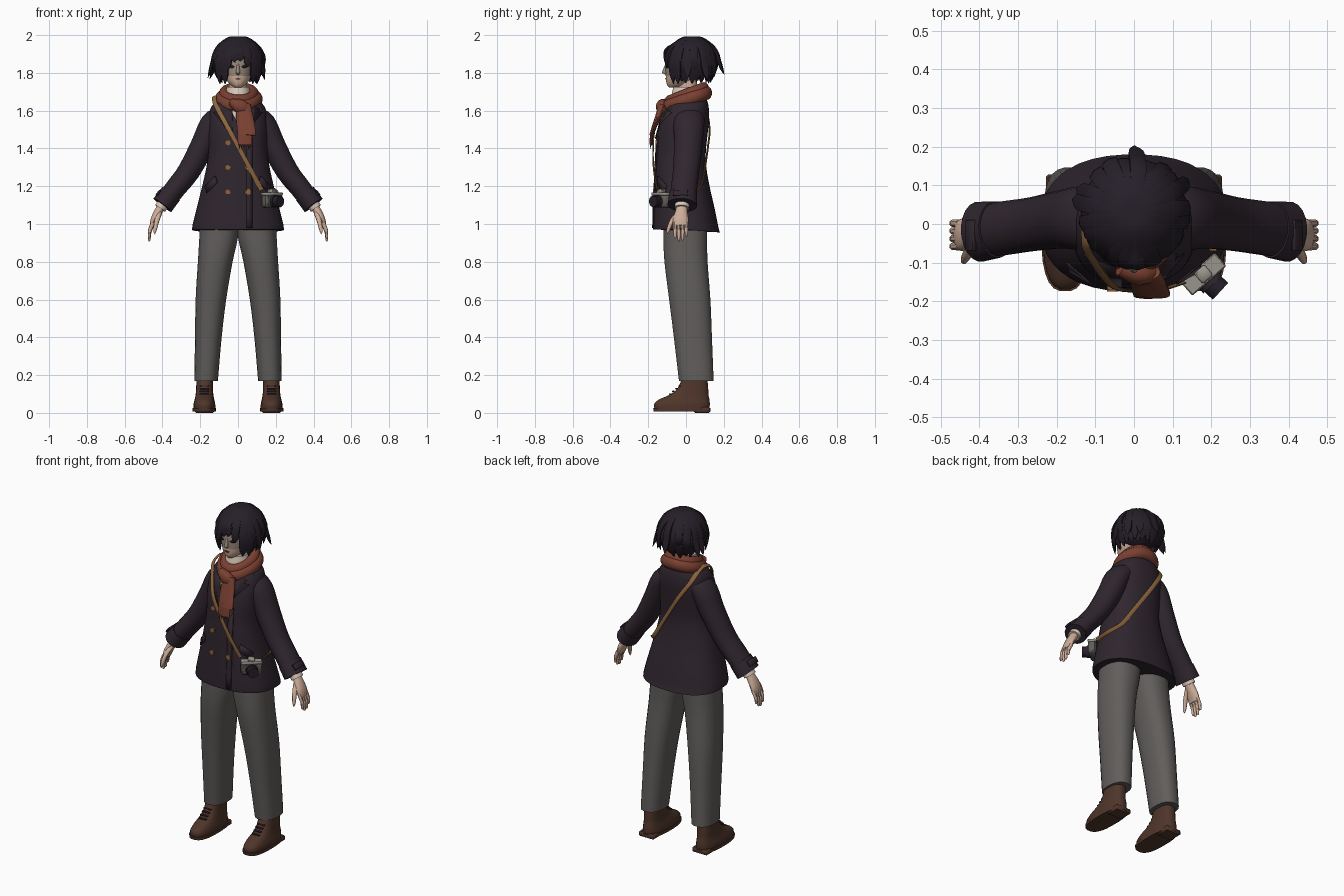
import bpy, bmesh, math, random
from mathutils import Vector, Matrix

random.seed(4)
if "Cube" in bpy.data.objects:
    bpy.data.objects.remove(bpy.data.objects["Cube"])

def material(name, *rgb):
    mat = bpy.data.materials.new(name)
    mat.use_nodes = True
    mat.diffuse_color = [(c / 255) ** 2.2 for c in rgb] + [1]
    mat.node_tree.nodes["Principled BSDF"].inputs["Base Color"].default_value = mat.diffuse_color
    return mat

COAT, HAIR = material("dark plum wool", 51, 42, 50), material("black hair", 42, 36, 44)
GREY, BOOTS = material("mid grey", 97, 94, 92), material("brown leather", 80, 56, 46)
SCARF, STRAP = material("rust scarf", 121, 66, 53), material("tan leather", 138, 100, 64)
SKIN, SHADE = material("skin", 205, 172, 152), material("dusky skin", 152, 136, 122)
SILVER, CREAM = material("silver metal", 150, 148, 138), material("cream knit", 218, 200, 184)
BOXY = 0.85  # squareness of the coat's cross-section

def finish(name, bm, mat):
    bmesh.ops.recalc_face_normals(bm, faces=bm.faces[:])
    mesh = bpy.data.meshes.new(name)
    bm.to_mesh(mesh)
    bm.free()
    mesh.materials.append(mat)
    obj = bpy.data.objects.new(name, mesh)
    bpy.context.collection.objects.link(obj)
    bpy.ops.object.select_all(action="DESELECT")
    obj.select_set(True)
    bpy.context.view_layer.objects.active = obj
    bpy.ops.object.shade_smooth_by_angle(angle=math.radians(45))
    return obj

def smooth_path(secs, steps, closed):
    """Catmull-Rom interpolation of whole sections."""
    count, out = len(secs), []
    for i in range(count if closed else count - 1):
        around = [(i + k) % count if closed else min(max(i + k, 0), count - 1) for k in (-1, 0, 1, 2)]
        for t in (s / steps for s in range(steps)):
            out.append([q + t / 2 * (r - p + t * (2*p - 5*q + 4*r - w + t * (3*q - p - 3*r + w)))
                        for p, q, r, w in zip(*(secs[k] for k in around))])
    return out if closed else out + [list(secs[-1])]

def loft(name, secs, mat, n=20, ref=None, closed=False, steps=3, power=1.0):
    """Skin sections (x, y, z, radius, radius); level rings, or rings across the path if ref is set."""
    secs = smooth_path(secs, steps, closed)
    pts = [Vector(s[:3]) for s in secs]
    bm, rings, last = bmesh.new(), [], len(pts) - 1
    for i, (p, s) in enumerate(zip(pts, secs)):
        u, v = Vector((1, 0, 0)), Vector((0, 1, 0))
        if ref:
            after = pts[(i + 1) % len(pts)] if closed else pts[min(i + 1, last)]
            t = (after - (pts[i - 1] if closed or i else p)).normalized()
            u = t.cross(ref(p) if callable(ref) else Vector(ref)).normalized()
            v = u.cross(t)
        rings.append([])
        for a in (math.tau * (k + 0.5) / n for k in range(n)):
            c, d = (math.copysign(abs(f) ** power, f) for f in (math.cos(a), math.sin(a)))
            rings[-1].append(bm.verts.new(p + u * c * max(s[3], 0.001) + v * d * max(s[4], 0.001)))
    for i in range(last + closed):
        a, b = rings[i], rings[(i + 1) % len(rings)]
        for k in range(n):
            bm.faces.new((a[k - 1], a[k], b[k], b[k - 1]))
    if not closed:
        bm.faces.new(rings[0])
        bm.faces.new(rings[-1])
    return finish(name, bm, mat)

def span(rows, s=1):
    """Rows of (z, x low, x high, y front, y back) as sections."""
    return [(s * (a + b) / 2, (f + k) / 2, z, (b - a) / 2, (k - f) / 2) for z, a, b, f, k in rows]

def surface(rows, x, z, side=-1, power=BOXY):
    """Y of the lofted body at x, z; side -1 is the front."""
    secs = span(rows)
    p, q = next((p, q) for p, q in zip(secs, secs[1:]) if z <= q[2])
    t = (z - p[2]) / (q[2] - p[2])
    _, y, _, rx, ry = (m + t * (n - m) for m, n in zip(p, q))
    return y + side * ry * max(0, 1 - abs(x / rx) ** (2 / power)) ** (power / 2)

def plate(name, rows, outline, mat, lift=0.006, power=BOXY):
    """Thin piece of outline (x, z) lying on the front of a body."""
    bm = bmesh.new()
    bm.faces.new([bm.verts.new((x, surface(rows, x, z, power=power) - lift, z)) for x, z in outline])
    solid = finish(name, bm, mat).modifiers.new("Thickness", "SOLIDIFY")
    solid.thickness, solid.offset = 0.005, 0

def box(name, place, size, mat, turn=0.0, tilt=0.0):
    bm = bmesh.new()
    bmesh.ops.create_cube(bm, size=1, matrix=Matrix.Translation(place) @ Matrix.Rotation(turn, 4, "Z")
                          @ Matrix.Rotation(tilt, 4, "Y") @ Matrix.Diagonal((*size, 1)))
    bmesh.ops.bevel(bm, geom=bm.edges[:], offset=min(size) * 0.2, segments=1, affect="EDGES")
    finish(name, bm, mat)

def rod(name, start, end, radius, mat):
    loft(name, [(*start, radius, radius), (*end, radius, radius)], mat, 16, (0, 0, 1), steps=1)

# Coat body with a hem that dips at the back
coat_rows = [(z, -w, w, f, b) for z, w, f, b in (
    (.97, .243, -.175, .18), (1, .24, -.175, .17), (1.1, .215, -.172, .148), (1.2, .19, -.168, .125),
    (1.3, .168, -.165, .108), (1.38, .157, -.16, .105), (1.48, .158, -.155, .115),
    (1.56, .156, -.135, .123), (1.62, .142, -.105, .12), (1.66, .105, -.075, .11), (1.69, .07, -.05, .09))]
coat = loft("coat_body", span(coat_rows), COAT, 40, power=BOXY)
for v in coat.data.vertices:
    if v.co.z < 1.05 and v.co.y > 0:
        v.co.z -= v.co.y * (1.05 - v.co.z)
plate("coat_front_flap", coat_rows, [(x, .98 + k * .06) for x, ks in ((.045, range(9)), (.075, range(8, -1, -1)))
                                     for k in ks], COAT, 0.003)
plate("knit_front", coat_rows, [(-.035, 1.6), (-.008, 1.545), (.01, 1.6)], CREAM, 0.006)

for s, side in ((-1, "right"), (1, "left")):
    # Lapels, pockets and buttons
    plate(side + "_lapel", coat_rows, [(s * x, z) for x, z in (
        (.03, 1.45), (.08, 1.53), (.13, 1.59), (.105, 1.6), (.13, 1.63), (.06, 1.67), (.03, 1.6))], COAT, 0.008)
    plate(side + "_pocket_flap", coat_rows, [(s * x, z) for x, z in (
        (.11, 1.22), (.12, 1.255), (.175, 1.2), (.165, 1.165))], COAT, 0.008)
    for z in (1.17, 1.3, 1.43):
        y = surface(coat_rows, .055, z)
        rod(side + "_button", (s * .055, y - .009, z), (s * .055, y + .01, z), .015, STRAP)

    # Sleeves, cuffs and cuff tabs
    loft(side + "_sleeve", [(s * x, y, z, a, b) for x, y, z, a, b in (
        (.085, .015, 1.58, .05, .08), (.135, .015, 1.53, .066, .083), (.185, .012, 1.42, .065, .076),
        (.26, 0, 1.28, .06, .07), (.33, -.01, 1.19, .056, .07), (.4, -.02, 1.1, .054, .07))],
        COAT, ref=(0, 1, 0))
    loft(side + "_cuff", [(s * .355, -.014, 1.16, .059, .074), (s * .4, -.02, 1.1, .06, .078)],
         COAT, ref=(0, 1, 0))
    box(side + "_cuff_tab", (s * .422, -.03, 1.165), (.012, .08, .035), COAT, tilt=-s * .64)

    # Hands
    loft(side + "_wrist_knit", [(s * .39, -.02, 1.115, .034, .04), (s * .412, -.022, 1.083, .032, .038)],
         CREAM, ref=(0, 1, 0))
    loft(side + "_palm", [(s * .4, -.02, 1.1, .022, .026), (s * .425, -.025, 1.06, .022, .034),
                          (s * .445, -.028, 1.02, .019, .042), (s * .455, -.028, .99, .013, .036)],
         SKIN, 14, (0, 1, 0))
    for k, drop in enumerate((.07, .085, .08, .06)):
        y = -.058 + k * .02
        loft(side + "_finger", [(s * .45, y, 1.005, .012, .011), (s * .467, y, 1 - drop / 2, .01, .01),
                                (s * .47, y, 1 - drop, .007, .007), (s * .468, y, .993 - drop, 0, 0)],
             SKIN, 8, (0, 1, 0))
    loft(side + "_thumb", [(s * .415, -.04, 1.06, .014, .014), (s * .43, -.075, 1.015, .013, .013),
                           (s * .44, -.095, .965, .009, .009), (s * .441, -.098, .945, 0, 0)], SKIN, 8, (1, 0, 0))

    # Trouser legs
    loft(side + "_trouser_leg", span((
        (.17, .106, .232, -.038, .147), (.4, .086, .228, -.065, .138), (.6, .062, .225, -.09, .13),
        (.8, .028, .213, -.115, .115), (.92, .001, .206, -.12, .113), (1.02, -.005, .2, -.12, .113)), s),
        GREY, 24, power=.85)

    # Boots: upper with shaft, sole, heel and laces
    loft(side + "_boot", span((
        (.015, .12, .236, -.166, .125), (.045, .12, .236, -.17, .127), (.07, .125, .23, -.145, .125),
        (.095, .13, .225, -.09, .12), (.13, .132, .222, -.045, .118), (.2, .132, .219, -.015, .112)), s),
        BOOTS, 24, power=.8)
    loft(side + "_boot_sole", span(((.008, .116, .24, -.172, .13), (.026, .116, .24, -.175, .131)), s),
         BOOTS, 24, power=.75)
    box(side + "_boot_heel", (s * .178, .085, .015), (.1, .085, .03), BOOTS)
    for k in range(4):
        box(side + "_boot_lace", (s * .178, -.083 + k * .016, .1 + k * .014), (.05, .012, .007), COAT)

# Neck and high collar
loft("neck", [(0, .02, 1.62, .06, .06), (0, .01, 1.7, .05, .052), (0, .01, 1.78, .046, .05)], SKIN)
loft("knit_collar", [(0, .005, 1.64, .08, .09), (0, 0, 1.69, .068, .076), (0, 0, 1.725, .06, .068)], CREAM)

# Head, with the brow and eye area in a duskier tone
head_rows = [(z, -w, w, f, b) for z, w, f, b in (
    (1.722, .018, -.088, -.05), (1.735, .038, -.1, 0), (1.76, .06, -.106, .04), (1.8, .076, -.108, .08),
    (1.86, .084, -.107, .1), (1.92, .078, -.09, .1), (1.965, .045, -.03, .08))]
head = loft("head", span(head_rows), SKIN, 32)
head.data.materials.append(SHADE)
for face in head.data.polygons:
    face.material_index = int(face.center.z > 1.785 and face.normal.y < 0)
loft("nose", [(0, -.1, 1.85, .006, .008), (0, -.111, 1.815, .01, .012), (0, -.113, 1.8, .012, .013),
              (0, -.105, 1.79, .006, .004)], SHADE, 10)
for s, side in ((-1, "right"), (1, "left")):
    plate(side + "_eye", head_rows, [(s * x, z) for x, z in (
        (.018, 1.832), (.033, 1.842), (.05, 1.836), (.046, 1.828), (.03, 1.826))], HAIR, 0.002, 1)
plate("mouth", head_rows, [(-.018, 1.768), (0, 1.772), (.018, 1.768), (0, 1.764)], SCARF, 0.002, 1)

# Hair: a rounded cap under layered locks
loft("hair_cap", [(0, .036, 1.872 + .112 * math.sin(a), .12 * math.cos(a), .12 * math.cos(a))
                  for a in (math.pi * (k / 8 - .5) for k in range(9))], HAIR, 24)

def lock(angle, tip, width, reach, flick):
    bend, secs = random.uniform(-.12, .12), []
    drop = 1.945 - tip
    for f, z, w in ((0, 1.99, .3), (.35, 1.983, .7), (.72, 1.945, 1), (.92, 1.945 - drop * .25, 1),
                    (1, 1.945 - drop * .5, 1), (1 + flick * .5, 1.945 - drop * .78, .85), (1 + flick, tip, .1)):
        a = angle + bend * f * f
        secs.append((math.sin(a) * reach * f, .032 - math.cos(a) * reach * f, z, width * w, .011 * w))
    loft("hair_lock", secs, HAIR, 6, lambda p: p - Vector((0, .032, 1.88)))

for layer, count in enumerate((22, 19)):
    for a in (math.tau * (k + .5) / count - math.pi for k in range(count)):
        if abs(a) > .7:
            lock(a, random.uniform(1.742, 1.765) + layer * random.uniform(0, .05), .028 - layer * .004,
                 .128 + layer * random.uniform(.004, .014), random.choice((-.25, -.1, .08, .2)) if layer else -.25)
for a, tip in ((-.42, 1.815), (-.22, 1.855), (0, 1.88), (.2, 1.86), (.4, 1.83)):
    lock(a, tip, .024, .139, .04)
for a in (-.85, -.66, .66, .85):
    lock(a, 1.742, .026, .136, -.08)

# Scarf: two wraps, a knot and hanging ends with a fringe
for name, rx, ry, z, slope, r in (("upper", .076, .088, 1.686, .38, .029), ("lower", .092, .1, 1.658, .36, .034)):
    loft(name + "_scarf_wrap", [(rx * math.cos(a) + .004, .008 + ry * math.sin(a), z + slope * ry * math.sin(a),
                                 r + .004 * math.sin(3 * a), r * 1.1) for a in (math.tau * k / 12 for k in range(12))],
         SCARF, 14, (0, 0, 1), closed=True)
loft("scarf_knot", [(-.035, -.11, 1.645, .02, .025), (.015, -.13, 1.62, .04, .03), (.06, -.12, 1.6, .02, .02)],
     SCARF, 14, (0, 1, 0))
for name, shift, end in (("long", 0, 1.42), ("short", .018, 1.47)):
    loft(name + "_scarf_end", [(.02 + shift, -.125, 1.63, .03, .02), (.028 + shift, -.155, 1.55, .038, .014),
                               (.036 + shift, -.178, 1.49, .04, .01), (.036 + shift, -.186, end, .038, .008)],
         SCARF, 14, (0, 1, 0))
for x in (.006 + k * .012 for k in range(6)):
    loft("scarf_fringe", [(x, -.186, 1.425, .006, .005), (x + .003, -.188, 1.395, 0, 0)], SCARF, 6, (0, 1, 0))

# Shoulder strap, running round the body to the camera
front = [(.125 - .0605 * k, 1.18 + .112 * k) for k in range(5)]
back = [(-.105 + .065 * k, 1.61 - .1 * k) for k in range(5)]
path = [(x, surface(coat_rows, x, z) - .009 - .003 * k, z) for k, (x, z) in enumerate(front)]
path += [(-.125, -.035, 1.664), (-.122, .03, 1.672)]
path += [(x, surface(coat_rows, x, z, 1) + .009, z) for x, z in back] + [(.2, .03, 1.17), (.205, -.07, 1.16)]
loft("shoulder_strap", [(*p, .013, .004) for p in path], STRAP, 8, lambda p: p - Vector((0, 0, 1.4)), steps=5)

# Camera
turn = math.radians(41)
box("camera_body", (.18, -.13, 1.123), (.115, .045, .07), GREY, turn)
box("camera_top_plate", (.18, -.13, 1.16), (.117, .046, .016), SILVER, turn)
box("camera_viewfinder", (.18, -.13, 1.173), (.036, .036, .022), SILVER, turn)
rod("camera_lens_ring", (.19, -.142, 1.12), (.204, -.157, 1.12), .034, COAT)
rod("camera_lens", (.2, -.152, 1.12), (.224, -.174, 1.12), .03, HAIR)
